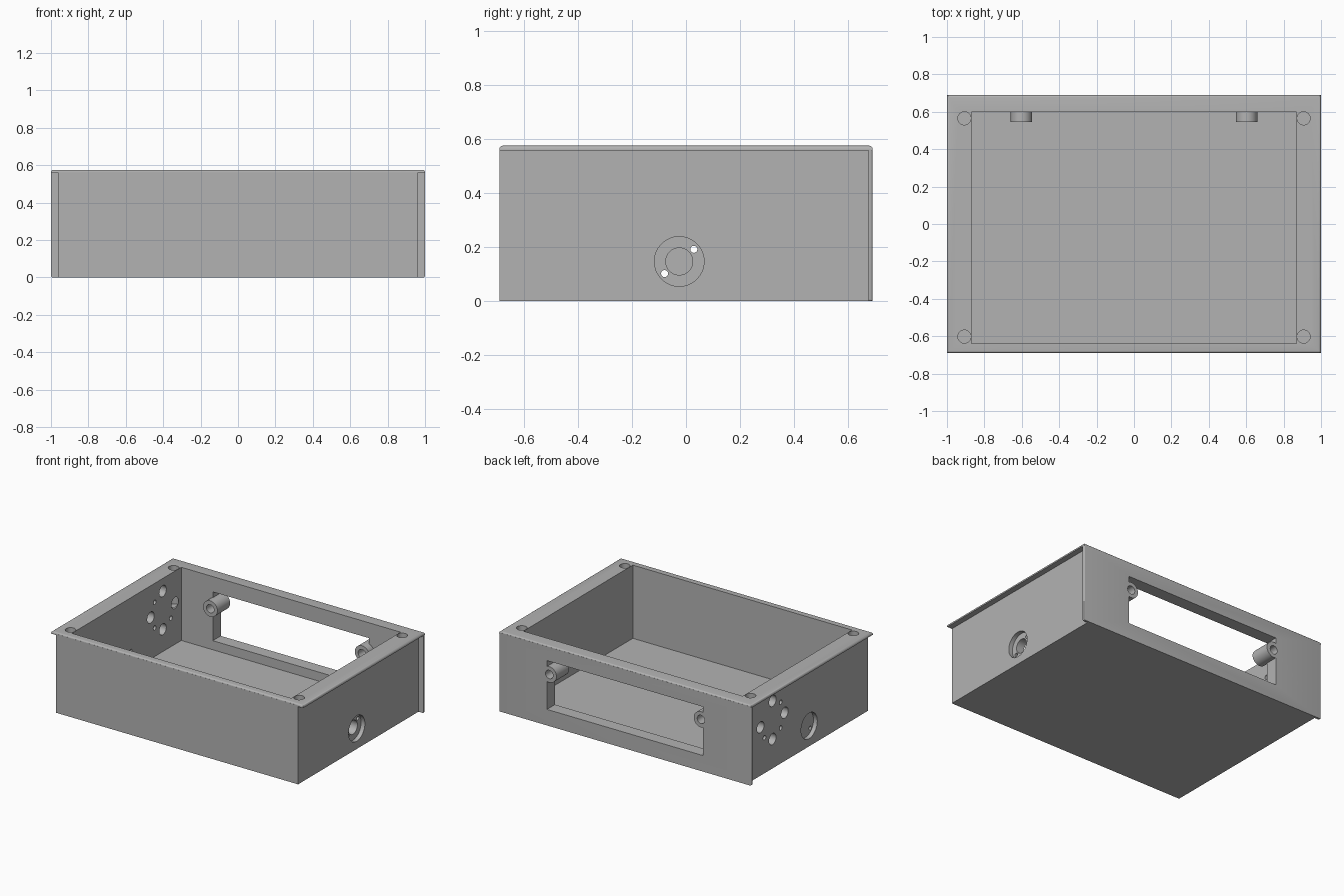
import bpy, bmesh, math
from mathutils import Matrix, Vector

if "Cube" in bpy.data.objects:
    bpy.data.objects.remove(bpy.data.objects["Cube"])

grey = bpy.data.materials.new("case_grey")
grey.diffuse_color = (0.45, 0.45, 0.45, 1)
grey.use_nodes = True
grey.node_tree.nodes["Principled BSDF"].inputs["Base Color"].default_value = grey.diffuse_color


def make(name, bm):
    bmesh.ops.recalc_face_normals(bm, faces=bm.faces)
    me = bpy.data.meshes.new(name)
    bm.to_mesh(me)
    bm.free()
    me.materials.append(grey)
    ob = bpy.data.objects.new(name, me)
    bpy.context.collection.objects.link(ob)
    return ob


def box(name, lo, hi, round_edge=None, radius=0.013):
    """Box between two corners; round_edge(midpoint) picks edges to round."""
    lo, hi = Vector(lo), Vector(hi)
    bm = bmesh.new()
    bmesh.ops.create_cube(bm, size=1)
    for v in bm.verts:
        v.co = (lo + hi) / 2 + v.co * (hi - lo)
    if round_edge:
        edges = [e for e in bm.edges
                 if round_edge((e.verts[0].co + e.verts[1].co) / 2)]
        bmesh.ops.bevel(bm, geom=edges, offset=radius, segments=4,
                        profile=0.5, affect='EDGES')
    return make(name, bm)


def rod(name, axis, start, end, center, r):
    """Cylinder along x, y or z; center gives the two other coordinates."""
    bm = bmesh.new()
    bmesh.ops.create_cone(bm, cap_ends=True, segments=32, radius1=r,
                          radius2=r, depth=abs(end - start))
    mid, (a, b) = (start + end) / 2, center
    rot, pos = {
        'X': (Matrix.Rotation(math.pi / 2, 4, 'Y'), (mid, a, b)),
        'Y': (Matrix.Rotation(math.pi / 2, 4, 'X'), (a, mid, b)),
        'Z': (Matrix.Identity(4), (a, b, mid))}[axis]
    bm.transform(Matrix.Translation(pos) @ rot)
    return make(name, bm)


def combine(target, tool, op):
    """Boolean the tool into the target and remove the tool."""
    mod = target.modifiers.new(op, 'BOOLEAN')
    mod.operation, mod.solver, mod.object = op, 'EXACT', tool
    dg = bpy.context.evaluated_depsgraph_get()
    me = bpy.data.meshes.new_from_object(target.evaluated_get(dg))
    target.modifiers.clear()
    target.data = me
    bpy.data.objects.remove(tool)


# Main box with the overhanging top rim and the wider back plate
case = box("case", (-0.96, -0.69, 0), (0.96, 0.685, 0.565))
back = box("back_plate", (-1, 0.674, 0), (1, 0.69, 0.566),
           lambda m: m.y > 0.68 and abs(m.x) > 0.99, 0.008)
rim = box("rim", (-1, -0.69, 0.557), (1, 0.69, 0.575), lambda m: m.z > 0.574)
combine(case, back, 'UNION')
combine(case, rim, 'UNION')

# Cavity and back window
combine(case, box("cavity", (-0.87, -0.64, 0.05), (0.87, 0.60, 0.8)),
        'DIFFERENCE')
combine(case, box("window", (-0.62, 0.5, 0.115), (0.62, 0.8, 0.465)),
        'DIFFERENCE')

# Screw bosses beside the window
for s in (-1, 1):
    combine(case, rod("boss", 'Y', 0.545, 0.69, (s * 0.602, 0.37), 0.057),
            'UNION')
for s in (-1, 1):
    combine(case, rod("boss_hole", 'Y', 0.5, 0.75, (s * 0.602, 0.37), 0.03),
            'DIFFERENCE')

for s in (-1, 1):
    # Blind screw holes in the rim corners
    for y in (-0.602, 0.565):
        combine(case, rod("rim_hole", 'Z', 0.3, 0.7, (s * 0.907, y), 0.035),
                'DIFFERENCE')
    # Recessed socket with two screw holes in each side wall
    combine(case, rod("recess", 'X', s * 0.93, s * 1.1, (-0.025, 0.147), 0.092),
            'DIFFERENCE')
    for dy, dz, r in ((0, 0, 0.05), (-0.054, -0.045, 0.013),
                      (0.054, 0.045, 0.013)):
        combine(case, rod("side_hole", 'X', s * 0.8, s * 1.1,
                          (-0.025 + dy, 0.147 + dz), r), 'DIFFERENCE')

# Ring of connector holes in the left wall
for i in range(4):
    a = i * math.pi / 2
    combine(case, rod("port", 'X', -1.1, -0.8,
                      (0.39 + 0.137 * math.cos(a), 0.347 + 0.137 * math.sin(a)),
                      0.04), 'DIFFERENCE')
for dy, dz in ((-0.092, 0.092), (0.092, -0.092), (-0.092, -0.092)):
    combine(case, rod("port_screw", 'X', -1.1, -0.8, (0.39 + dy, 0.347 + dz),
                      0.016), 'DIFFERENCE')

# Single grey material, sharp edges kept
case.data.materials.clear()
case.data.materials.append(grey)
for p in case.data.polygons:
    p.material_index = 0
bpy.context.view_layer.objects.active = case
case.select_set(True)
bpy.ops.object.shade_smooth_by_angle(angle=math.radians(30))
